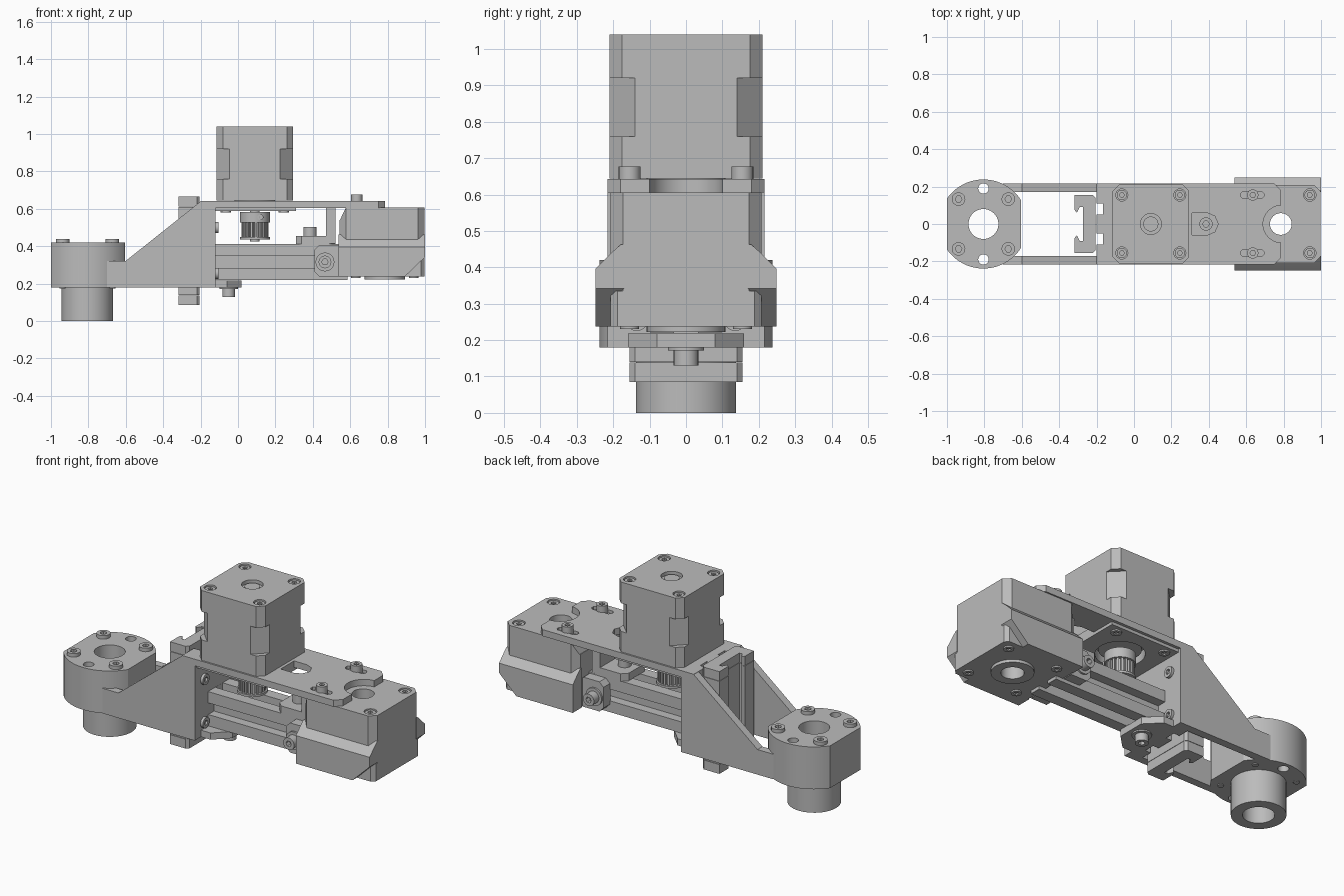
import bpy, bmesh, math
from mathutils import Vector

if "Cube" in bpy.data.objects:
    bpy.data.objects.remove(bpy.data.objects["Cube"])

grey = bpy.data.materials.new("machine grey")
grey.use_nodes = True
grey.diffuse_color = (0.5, 0.5, 0.5, 1)
grey.node_tree.nodes["Principled BSDF"].inputs["Base Color"].default_value = (0.5, 0.5, 0.5, 1)


def prism(name, pts, axis, lo, hi):
    """Extrude a 2D outline along an axis: x takes (y, z), y takes (x, z), z takes (x, y)."""
    def place(p, t):
        return {"x": (t, p[0], p[1]), "y": (p[0], t, p[1]), "z": (p[0], p[1], t)}[axis]
    bm = bmesh.new()
    face = bm.faces.new([bm.verts.new(place(p, lo)) for p in pts])
    side = bmesh.ops.extrude_face_region(bm, geom=[face])["geom"]
    shift = Vector(place((0, 0), hi - lo))
    bmesh.ops.translate(bm, vec=shift, verts=[g for g in side if isinstance(g, bmesh.types.BMVert)])
    bmesh.ops.recalc_face_normals(bm, faces=bm.faces)
    mesh = bpy.data.meshes.new(name)
    bm.to_mesh(mesh)
    bm.free()
    mesh.materials.append(grey)
    ob = bpy.data.objects.new(name, mesh)
    bpy.context.collection.objects.link(ob)
    return ob


def ring(u, v, r, n=40, turn=0.0):
    return [(u + r * math.cos(math.tau * i / n + turn), v + r * math.sin(math.tau * i / n + turn)) for i in range(n)]


def octagon(u0, u1, v0, v1, c):
    return [(u0 + c, v0), (u1 - c, v0), (u1, v0 + c), (u1, v1 - c),
            (u1 - c, v1), (u0 + c, v1), (u0, v1 - c), (u0, v0 + c)]


def rect(u0, u1, v0, v1):
    return [(u0, v0), (u1, v0), (u1, v1), (u0, v1)]


def box(name, x0, x1, y0, y1, z0, z1):
    return prism(name, rect(x0, x1, y0, y1), "z", z0, z1)


def disc(name, x, y, r, z0, z1, n=40):
    return prism(name, ring(x, y, r, n), "z", z0, z1)


def combine(ob, tools, mode="DIFFERENCE"):
    """Apply a boolean with each tool, then discard the tools."""
    for tool in tools:
        mod = ob.modifiers.new("cut", "BOOLEAN")
        mod.operation, mod.object, mod.solver = mode, tool, "EXACT"
        bpy.context.view_layer.update()
        mesh = bpy.data.meshes.new_from_object(ob.evaluated_get(bpy.context.evaluated_depsgraph_get()))
        ob.modifiers.clear()
        ob.data = mesh
        bpy.data.objects.remove(tool)
    return ob


def screw(name, u, v, base, top, r, axis="z"):
    """Cap screw with a hexagonal socket."""
    head = prism(name, ring(u, v, r, 24), axis, min(base, top), max(base, top))
    depth = 0.6 * (top - base)
    a, b = sorted((top - depth, top + 0.1 * depth))
    return combine(head, [prism("socket", ring(u, v, r * 0.5, 6), axis, a, b)])


SIGNS = (-1, 1)
CORNERS = [(a, b) for a in SIGNS for b in SIGNS]

# Nut holder with flattened ends, and the flanged nut below
NX = -0.805
holder = disc("nut_holder", NX, 0, 0.238, 0.18, 0.42, 64)
combine(holder, [box("trim", -1, -0.603, -0.3, 0.3, 0.1, 0.5)], "INTERSECT")
combine(holder, [disc("bore", NX, 0, 0.08, 0.1, 0.5)] +
        [disc("pin", NX, s * 0.19, 0.028, 0.1, 0.5, 20) for s in SIGNS])
combine(disc("flanged_nut", NX, 0, 0.138, 0, 0.19, 48), [disc("bore", NX, 0, 0.08, -0.1, 0.3)])
for a, b in CORNERS:
    screw("holder_screw", NX + a * 0.133, b * 0.133, 0.415, 0.44, 0.036)
    disc("holder_screw_tip", NX + a * 0.133, b * 0.133, 0.016, 0.175, 0.184, 16)

# Sloping side arms, upright wall and lower tab
arm = [(-0.7, 0.18), (-0.12, 0.18), (-0.12, 0.64), (-0.2, 0.64), (-0.6, 0.322), (-0.7, 0.322)]
for s in SIGNS:
    prism("side_arm", arm, "y", *sorted((s * 0.172, s * 0.216)))
wall = box("upright_wall", -0.2, -0.12, -0.175, 0.175, 0.18, 0.61)
combine(wall, [box("notch", -0.21, -0.165, y - 0.03, y + 0.03, 0.1, 0.7) for y in (-0.08, 0.08)])
prism("lower_tab", [(-0.13, -0.16), (-0.06, -0.16), (0.02, -0.08), (0.02, 0.08), (-0.06, 0.16), (-0.13, 0.16)],
      "z", 0.18, 0.218)
screw("tab_screw", -0.05, 0, 0.18, 0.13, 0.034)
disc("tab_washer", -0.05, 0, 0.05, 0.172, 0.182)
for s in SIGNS:
    for z in (0.255, 0.5):
        screw("wall_screw", s * 0.135, z, -0.125, -0.105, 0.03, "x")

# Linear carriage with its rail channel and end caps
half = [(-0.205, 0.14), (-0.22, 0.155), (-0.318, 0.155), (-0.318, 0.075), (-0.305, 0.06),
        (-0.29, 0.09), (-0.272, 0.09)]
channel = half + [(x, -y) for x, y in reversed(half)]
prism("carriage", channel, "z", 0.14, 0.61)
for z in (0.085, 0.612):
    prism("carriage_cap", channel, "z", z, z + 0.053)

# Top plate with bearing relief, slots and tensioner window
plate_pts = [(-0.2, -0.216), (0.75, -0.216), (0.785, -0.18), (0.785, 0.18), (0.75, 0.216), (-0.2, 0.216)]
plate = prism("top_plate", plate_pts, "z", 0.605, 0.642)
window = prism("window", [(0.31, -0.06), (0.39, -0.06), (0.432, -0.042), (0.45, 0), (0.432, 0.042),
                         (0.39, 0.06), (0.31, 0.06)], "z", 0.5, 0.7)
cuts = [window, disc("relief", 0.79, 0, 0.1, 0.5, 0.7), disc("motor_bore", 0.09, 0, 0.125, 0.5, 0.7)]
cuts += [prism("slot", octagon(0.57, 0.695, s * 0.155 - 0.02, s * 0.155 + 0.02, 0.012), "z", 0.625, 0.7) for s in SIGNS]
cuts += [box("notch", -0.21, -0.165, y - 0.03, y + 0.03, 0.5, 0.7) for y in (-0.08, 0.08)]
combine(plate, cuts)
pad = box("motor_pad", -0.125, 0.31, -0.2, 0.2, 0.588, 0.608)
combine(pad, [disc("motor_bore", 0.09, 0, 0.125, 0.5, 0.7)])
for s in SIGNS:
    screw("plate_screw", 0.635, s * 0.155, 0.625, 0.677, 0.03)
for a, b in CORNERS:
    screw("pad_screw", 0.09 + a * 0.155, b * 0.155, 0.592, 0.58, 0.028)

# Belt tensioner bracket
box("tensioner_post", 0.47, 0.52, -0.1, 0.1, 0.415, 0.607)
prism("tensioner_foot", octagon(0.31, 0.52, -0.1, 0.1, 0.03), "z", 0.413, 0.456)
screw("tensioner_screw", 0.385, 0, 0.45, 0.502, 0.035)

# Motor: chamfered can with deeper corner cuts at the middle
MX = 0.09
for name, z0, z1, c in (("motor_flange", 0.644, 0.76, 0.034), ("motor_core", 0.76, 0.92, 0.07),
                        ("motor_cap", 0.92, 1.04, 0.034)):
    part = prism(name, octagon(MX - 0.205, MX + 0.205, -0.21, 0.21, c), "z", z0, z1)
    if name == "motor_cap":
        combine(part, [disc("recess", MX, 0, 0.056, 1.02, 1.1)] +
                [disc("recess", MX + a * 0.155, b * 0.155, 0.032, 1.02, 1.1, 24) for a, b in CORNERS])
disc("motor_rear_bearing", MX, 0, 0.04, 1.01, 1.03)
for a, b in CORNERS:
    screw("motor_screw", MX + a * 0.155, b * 0.155, 1.01, 1.034, 0.027)
disc("motor_pilot", MX, 0, 0.108, 0.612, 0.65)

# Drive pulley and shaft
disc("motor_shaft", MX, 0, 0.025, 0.425, 0.65, 24)
disc("pulley_hub", MX, 0, 0.08, 0.527, 0.582)
disc("pulley_flange", MX, 0, 0.08, 0.437, 0.45)
teeth = []
for i in range(20):
    for f, r in ((0, 0.072), (0.5, 0.072), (0.55, 0.06), (0.95, 0.06)):
        t = math.tau * (i + f) / 20
        teeth.append((MX + r * math.cos(t), r * math.sin(t)))
prism("pulley_teeth", teeth, "z", 0.448, 0.53)
screw("pulley_set_screw", MX + 0.03, 0.555, -0.07, -0.082, 0.016, "y")

# Slotted beam
BZ = 0.316
beam = prism("slotted_beam", octagon(-0.125, 0.585, BZ - 0.097, BZ + 0.097, 0.001), "y", -0.097, 0.097)
slots = []
for s in SIGNS:
    slots.append(box("slot", -0.119, 0.6, *sorted((s * 0.045, s * 0.2)), BZ - 0.033, BZ + 0.033))
    slots.append(box("slot", -0.119, 0.6, -0.033, 0.033, *sorted((BZ + s * 0.045, BZ + s * 0.2))))
combine(beam, slots)

# Clamp ears on both sides of the beam
for s in SIGNS:
    prism("clamp_ear", octagon(0.41, 0.56, 0.238, 0.406, 0.025), "y", *sorted((s * 0.09, s * 0.155)))
    prism("clamp_washer", ring(0.465, BZ, 0.05), "y", *sorted((s * 0.15, s * 0.165)))
    screw("clamp_screw", 0.465, BZ, s * 0.16, s * 0.21, 0.034, "y")

# Idler housing: flared section, sloped outer wings, inner lower box
bore = lambda: disc("bore", 0.785, 0, 0.058, 0.1, 0.8)
upper = prism("idler_housing", octagon(0.542, 0.998, -0.208, 0.208, 0.035), "z", 0.335, 0.606)
bevel = prism("end_bevel", [(0.5, 0.54), (0.545, 0.54), (0.578, 0.61), (0.5, 0.61)], "y", -0.3, 0.3)
combine(upper, [bevel, bore()] + [disc("recess", 0.94, s * 0.155, 0.033, 0.59, 0.7, 24) for s in SIGNS])
lower = prism("idler_base", octagon(0.542, 0.998, -0.208, 0.208, 0.02), "z", 0.238, 0.335)
combine(lower, [bore()])
for s in SIGNS:
    screw("housing_screw", 0.94, s * 0.155, 0.58, 0.601, 0.028)
    wing = prism("side_wing", [(s * 0.17, 0.238), (s * 0.248, 0.238), (s * 0.248, 0.397), (s * 0.205, 0.44),
                               (s * 0.18, 0.462), (s * 0.17, 0.462)], "x", 0.537, 1.0)
    combine(wing, [prism("corner", [(0.89, 0.2), (0.89, 0.236), (1.0, 0.342), (1.1, 0.342), (1.1, 0.2)],
                         "y", -0.3, 0.3)])
combine(disc("idler_bearing", 0.785, 0, 0.108, 0.222, 0.245, 48), [bore()])
for a, b in CORNERS:
    screw("base_screw", 0.785 + a * 0.155, b * 0.155, 0.245, 0.23, 0.026)

# Smooth the round parts, keeping edges sharp
for ob in bpy.context.scene.objects:
    ob.select_set(ob.type == "MESH")
    bpy.context.view_layer.objects.active = ob
bpy.ops.object.shade_smooth_by_angle(angle=math.radians(25))
